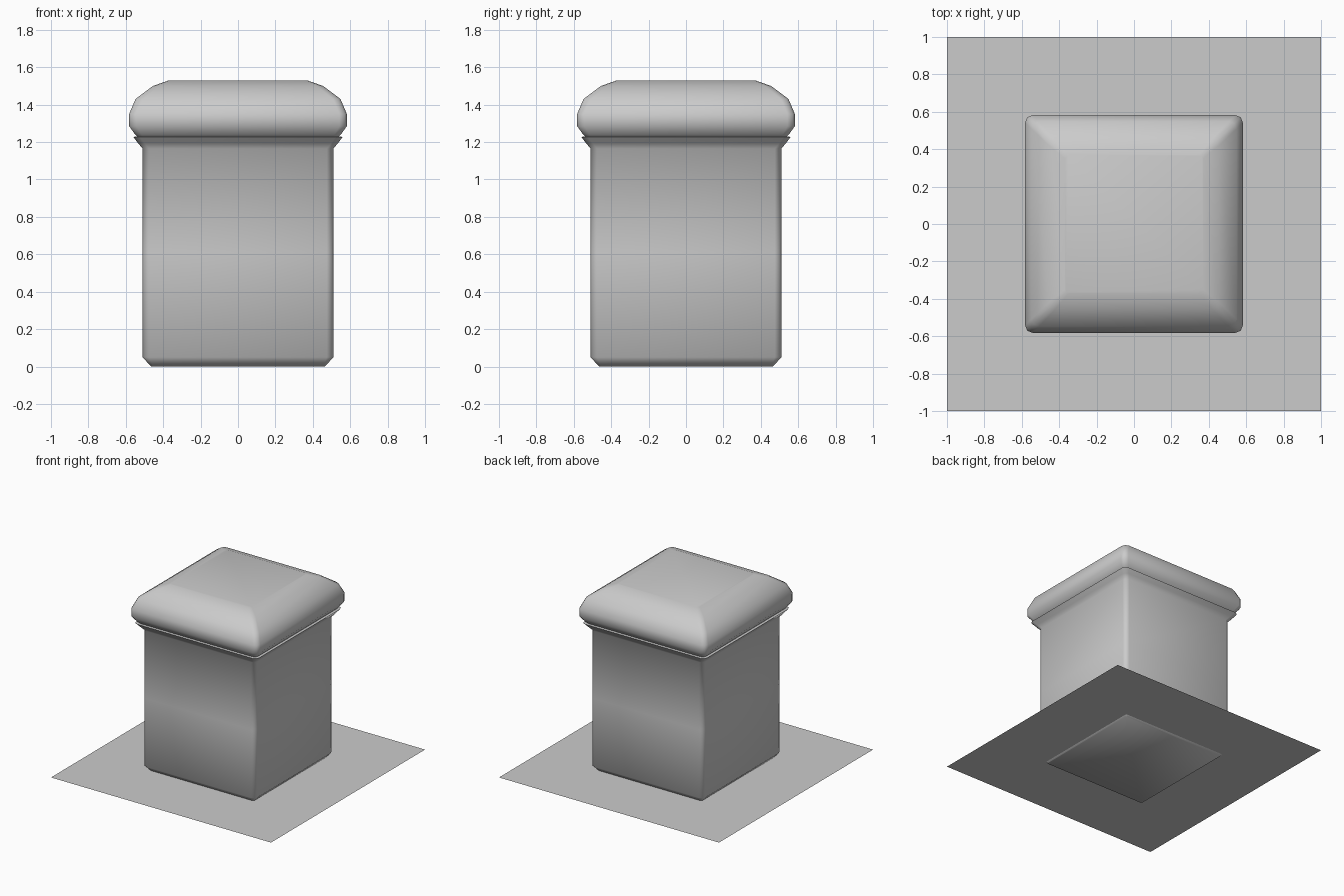
import bpy, bmesh, math

if "Cube" in bpy.data.objects:
    bpy.data.objects.remove(bpy.data.objects["Cube"])


def ring_points(half, radius, z, segs=2):
    # square outline with rounded corners
    pts = []
    c = half - radius
    for i, (sx, sy) in enumerate([(1, 1), (-1, 1), (-1, -1), (1, -1)]):
        for k in range(segs + 1):
            a = math.pi / 2 * (i + k / segs)
            pts.append((sx * c + radius * math.cos(a), sy * c + radius * math.sin(a), z))
    return pts


def square_loft(name, profile):
    # profile rows: half width, corner radius, height
    bm = bmesh.new()
    rings = [[bm.verts.new(p) for p in ring_points(*row)] for row in profile]
    for lo, hi in zip(rings, rings[1:]):
        n = len(lo)
        for i in range(n):
            j = (i + 1) % n
            bm.faces.new((lo[i], lo[j], hi[j], hi[i]))
    bm.faces.new(rings[0][::-1])
    bm.faces.new(rings[-1])
    bmesh.ops.recalc_face_normals(bm, faces=bm.faces)
    me = bpy.data.meshes.new(name)
    bm.to_mesh(me)
    bm.free()
    ob = bpy.data.objects.new(name, me)
    bpy.context.collection.objects.link(ob)
    bpy.ops.object.select_all(action='DESELECT')
    ob.select_set(True)
    bpy.context.view_layer.objects.active = ob
    bpy.ops.object.shade_smooth_by_angle(angle=math.radians(60))
    return ob


# box body with flared rim
square_loft("body", [
    (0.465, 0.012, 0.0), (0.51, 0.035, 0.05), (0.51, 0.035, 0.61),
    (0.51, 0.035, 1.165), (0.535, 0.035, 1.195), (0.56, 0.035, 1.228),
    (0.535, 0.03, 1.23)])

# cushioned lid
square_loft("lid", [
    (0.53, 0.03, 1.22), (0.55, 0.035, 1.24), (0.582, 0.04, 1.285),
    (0.582, 0.04, 1.35), (0.548, 0.04, 1.43), (0.455, 0.035, 1.50),
    (0.37, 0.02, 1.53)])

# flat base sheet
bpy.ops.mesh.primitive_plane_add(size=2, location=(0, 0, 0.01))
bpy.context.object.name = "base_sheet"
